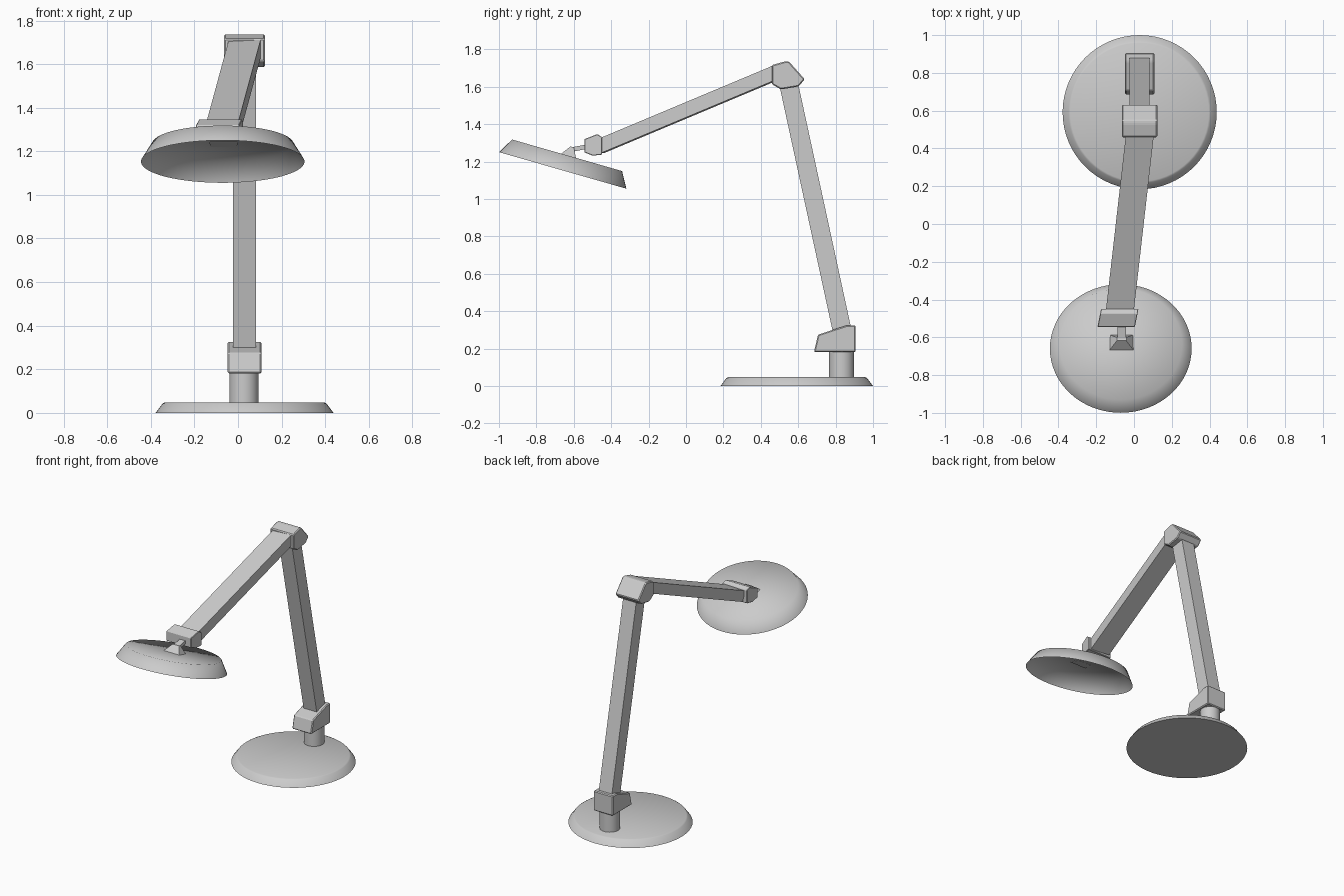
import bpy, bmesh, math
from mathutils import Vector, Matrix

if "Cube" in bpy.data.objects:
    bpy.data.objects.remove(bpy.data.objects["Cube"])

grey = bpy.data.materials.new("light_grey")
grey.diffuse_color = (0.6, 0.6, 0.6, 1)
grey.use_nodes = True
grey.node_tree.nodes["Principled BSDF"].inputs["Base Color"].default_value = grey.diffuse_color


def finish(name, bm, smooth=None, bevel=0, normals=True):
    if bevel:
        bmesh.ops.bevel(bm, geom=bm.edges[:], offset=bevel, segments=1, affect='EDGES')
    if normals:
        bmesh.ops.recalc_face_normals(bm, faces=bm.faces[:])
    me = bpy.data.meshes.new(name)
    bm.to_mesh(me)
    bm.free()
    me.materials.append(grey)
    if smooth:
        me.polygons.foreach_set("use_smooth", [True] * len(me.polygons))
        me.set_sharp_from_angle(angle=math.radians(smooth))
    ob = bpy.data.objects.new(name, me)
    bpy.context.collection.objects.link(ob)
    return ob


def lathe(name, profile, matrix, n=64, smooth=30, bottom=True, top_fan=False):
    """Stack of rings from (radius, z) pairs, listed bottom to top."""
    bm = bmesh.new()
    rings = [[bm.verts.new((r * math.cos(2 * math.pi * i / n),
                            r * math.sin(2 * math.pi * i / n), z)) for i in range(n)]
             for r, z in profile]
    for a, b in zip(rings, rings[1:]):
        for i in range(n):
            j = (i + 1) % n
            bm.faces.new((a[i], a[j], b[j], b[i]))
    if bottom:
        bm.faces.new(rings[0][::-1])
    if top_fan:
        c = bm.verts.new((0, 0, profile[-1][1]))
        for i in range(n):
            bm.faces.new((rings[-1][i], rings[-1][(i + 1) % n], c))
    else:
        bm.faces.new(rings[-1])
    bm.transform(matrix)
    return finish(name, bm, smooth, normals=False)


def bar(name, start, end, width, thick):
    """Rectangular bar between two points."""
    p, q = Vector(start), Vector(end)
    d = (q - p).normalized()
    s = d.cross(Vector((0, 0, 1))).normalized()
    u = s.cross(d)
    m = Matrix((s, d, u)).transposed().to_4x4()
    m.translation = (p + q) / 2
    bm = bmesh.new()
    bmesh.ops.create_cube(bm, size=1)
    bm.transform(m @ Matrix.Diagonal((width, (q - p).length, thick, 1)))
    return finish(name, bm)


def prism(name, profile, x, width, shear=0, bevel=0.006):
    """Side profile (y, z) extruded across x, optionally sheared along y."""
    cy = sum(p[0] for p in profile) / len(profile)
    bm = bmesh.new()
    sides = [[bm.verts.new((x + s * width / 2 + (y - cy) * shear, y, z)) for y, z in profile]
             for s in (-1, 1)]
    a, b = sides
    bm.faces.new(a)
    bm.faces.new(b[::-1])
    for i in range(len(a)):
        j = (i + 1) % len(a)
        bm.faces.new((a[i], b[i], b[j], a[j]))
    return finish(name, bm, bevel=bevel)


# Round base and neck
lathe("base", [(0.408, 0), (0.376, 0.043), (0.366, 0.048)],
      Matrix.Translation((0.03, 0.592, 0)))
lathe("neck", [(0.067, 0.04), (0.067, 0.19)], Matrix.Translation((0.027, 0.832, 0)), n=32)

# Joints
prism("lower_joint", [(0.684, 0.181), (0.906, 0.181), (0.906, 0.325),
                      (0.86, 0.325), (0.706, 0.275)], 0.03, 0.155)
prism("elbow_joint", [(0.459, 1.716), (0.53, 1.736), (0.55, 1.736), (0.635, 1.64),
                      (0.602, 1.602), (0.507, 1.586), (0.459, 1.614)], 0.03, 0.187)
prism("head_joint", [(-0.544, 1.32), (-0.474, 1.347), (-0.45, 1.332), (-0.45, 1.237),
                     (-0.499, 1.232), (-0.544, 1.25)], -0.084, 0.198, 0.2, 0.003)

# Arms
bar("lower_arm", (0.03, 0.836, 0.29), (0.03, 0.55, 1.61), 0.105, 0.1)
bar("upper_arm", (0.032, 0.48, 1.675), (-0.075, -0.46, 1.281), 0.147, 0.076)

# Shade: open shallow dish, tilted
tilt = Matrix.Rotation(math.radians(-16), 4, 'X')
lathe("shade", [(0.354, 0), (0.306, 0.084)],
      Matrix.Translation((-0.07, -0.659, 1.153)) @ tilt @ Matrix.Diagonal((1.06, 1, 1, 1)),
      smooth=80, bottom=False, top_fan=True)

# Stem and wedge mount joining the shade to the head joint
bar("shade_stem", (-0.064, -0.52, 1.282), (-0.064, -0.612, 1.264), 0.045, 0.024)
bm = bmesh.new()
for hw, y, z in ((0.065, -0.67, 1.24), (0.06, -0.588, 1.219),
                 (0.025, -0.618, 1.281), (0.025, -0.6, 1.276)):
    for s in (-1, 1):
        bm.verts.new((-0.066 + s * hw, y, z))
bmesh.ops.convex_hull(bm, input=bm.verts[:])
finish("shade_mount", bm)
